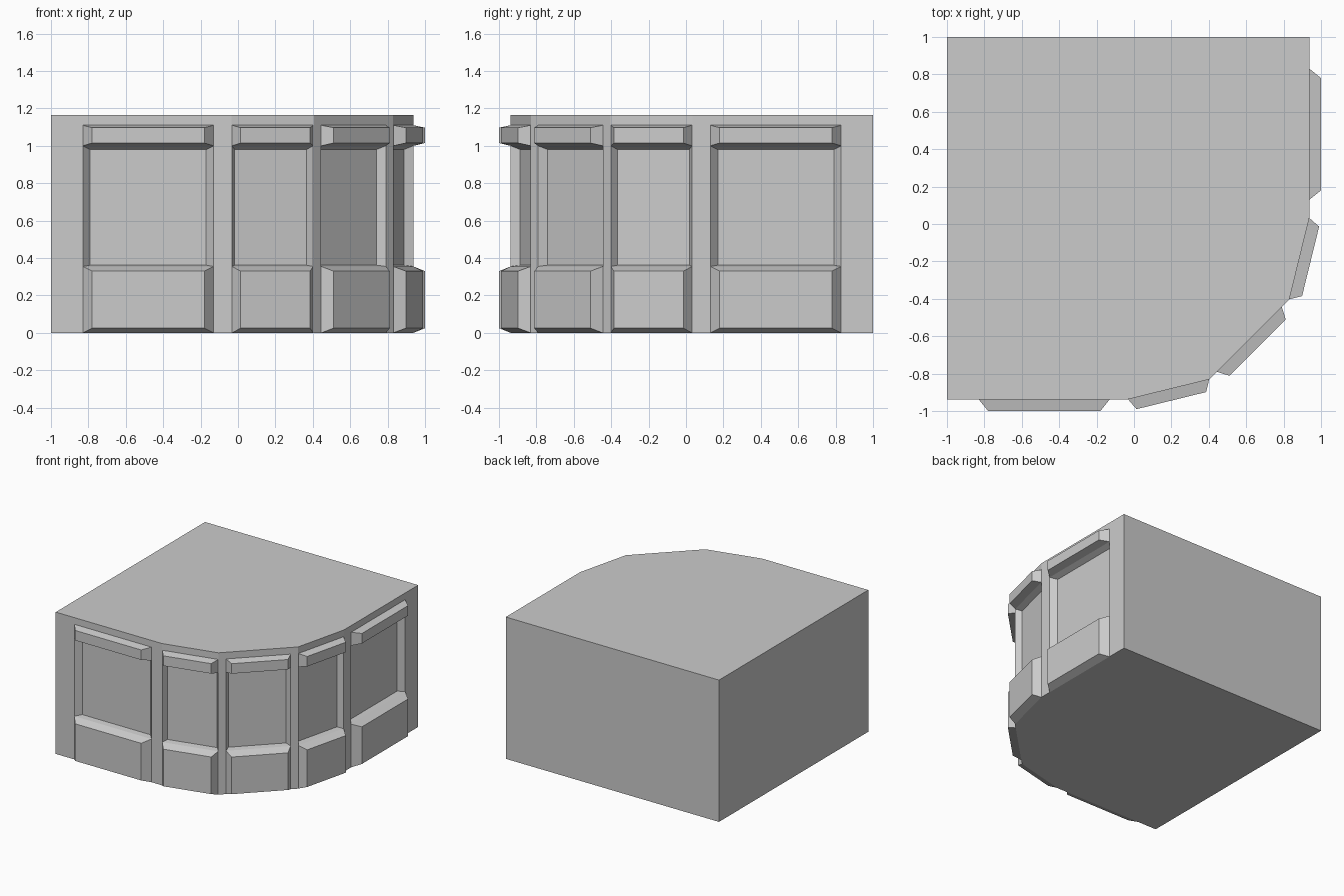
import bpy, bmesh
from mathutils import Vector

if "Cube" in bpy.data.objects:
    bpy.data.objects.remove(bpy.data.objects["Cube"])

HEIGHT = 1.165
OUT = 0.062      # how far the rails stand proud of the wall
DEEP = 0.045     # how far the panels are sunk into the wall

# Faceted corner footprint, front left round to back right
path = [Vector(p) for p in ((-1, -.938), (-.035, -.938), (.405, -.83),
                            (.83, -.405), (.938, .035), (.938, 1))]
# Per wall: panel start and end along the wall, rail bevel, recess bevel
panels = [(.17, .87, .05, .04), (.003, .45, .032, .026), (.056, .545, .032, .026),
          (.003, .45, .032, .026), (.095, .795, .05, .04)]


def wall_rect(wall, a, b, z0, z1, depth):
    """Four corners of a rectangle lying parallel to a wall."""
    p, q = path[wall], path[wall + 1]
    u = (q - p).normalized()
    n = Vector((u.y, -u.x))
    return [(*(p + u * s + n * depth), z)
            for s, z in ((a, z0), (b, z0), (b, z1), (a, z1))]


def add_rings(bm, rings, cap_back=False):
    """Bridge successive rectangles and cap the last one."""
    loops = [[bm.verts.new(c) for c in r] for r in rings]
    for r, s in zip(loops, loops[1:]):
        for i in range(4):
            j = (i + 1) % 4
            bm.faces.new((r[i], r[j], s[j], s[i]))
    bm.faces.new(loops[-1])
    if cap_back:
        bm.faces.new(loops[0][::-1])


def finish(name, bm):
    bmesh.ops.remove_doubles(bm, verts=bm.verts, dist=1e-4)
    bmesh.ops.recalc_face_normals(bm, faces=bm.faces)
    mesh = bpy.data.meshes.new(name)
    bm.to_mesh(mesh)
    bm.free()
    bpy.context.collection.objects.link(bpy.data.objects.new(name, mesh))


# Counter body: panelled walls, plain back and side, top and bottom
bm = bmesh.new()
for w, (a, b, bevel, inset) in enumerate(panels):
    length = (path[w + 1] - path[w]).length
    add_rings(bm, [wall_rect(w, 0, length, 0, HEIGHT, 0),
                   wall_rect(w, a, b, .355, 1.0, 0),
                   wall_rect(w, a + inset, b - inset, .362, .98, -DEEP)])
outline = path + [Vector((-1, 1))]
for p, q in ((path[-1], outline[-1]), (outline[-1], path[0])):
    bm.faces.new([bm.verts.new(c) for c in
                  ((*p, 0), (*q, 0), (*q, HEIGHT), (*p, HEIGHT))])
bm.faces.new([bm.verts.new((*p, HEIGHT)) for p in outline])
bm.faces.new([bm.verts.new((*p, 0)) for p in reversed(outline)])
finish("counter_body", bm)

# Bevelled plinth block and top rail on every wall
for w, (a, b, bevel, inset) in enumerate(panels):
    for name, z0, z1, f0, f1 in (("plinth", 0, .355, .025, .33),
                                 ("top_rail", 1.0, 1.11, 1.015, 1.097)):
        bm = bmesh.new()
        add_rings(bm, [wall_rect(w, a, b, z0, z1, 0),
                       wall_rect(w, a + bevel, b - bevel, f0, f1, OUT)], True)
        finish(f"{name}_{w + 1}", bm)
